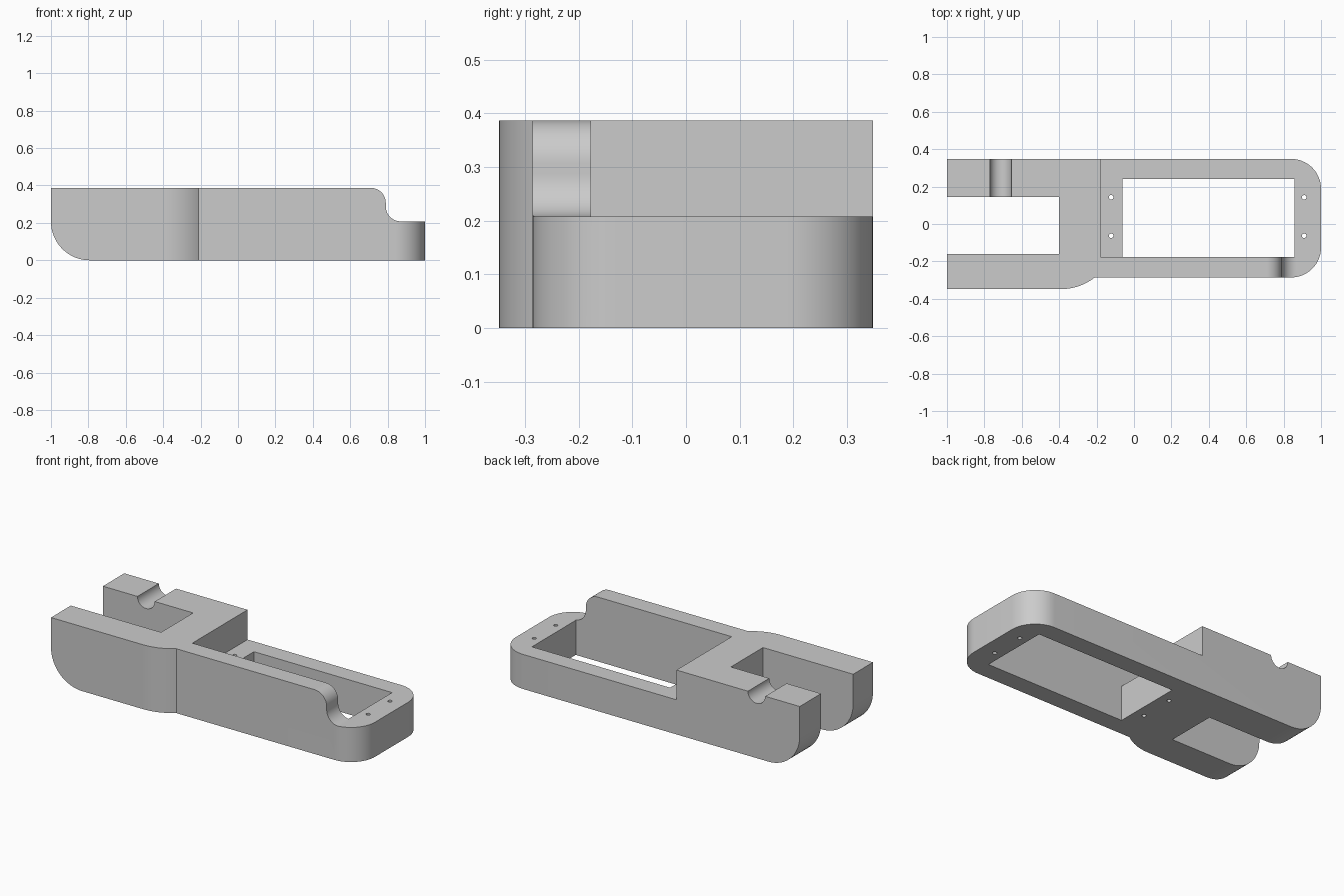
import bpy, bmesh, math
from mathutils import Vector

if "Cube" in bpy.data.objects:
    bpy.data.objects.remove(bpy.data.objects["Cube"])

H, LOW = 0.387, 0.208        # full height, height of the low tray

grey = bpy.data.materials.new("light grey")
grey.diffuse_color = (0.6, 0.6, 0.6, 1)
grey.use_nodes = True
grey.node_tree.nodes["Principled BSDF"].inputs["Base Color"].default_value = grey.diffuse_color


def arc(cx, cy, r, a0, a1, n=16):
    """Points on an arc, angles in degrees."""
    return [(cx + r * math.cos(math.radians(a0 + (a1 - a0) * i / n)),
             cy + r * math.sin(math.radians(a0 + (a1 - a0) * i / n))) for i in range(n + 1)]


def prism(name, pts, lo, hi, axis="z"):
    """Extrude a 2D profile along z (profile in x, y) or y (profile in x, z)."""
    bm = bmesh.new()
    place = (lambda p: (p[0], p[1], lo)) if axis == "z" else (lambda p: (p[0], lo, p[1]))
    face = bm.faces.new([bm.verts.new(place(p)) for p in pts])
    top = bmesh.ops.extrude_face_region(bm, geom=[face])["geom"]
    step = Vector((0, 0, hi - lo)) if axis == "z" else Vector((0, hi - lo, 0))
    bmesh.ops.translate(bm, vec=step, verts=[v for v in top if isinstance(v, bmesh.types.BMVert)])
    bmesh.ops.recalc_face_normals(bm, faces=bm.faces[:])
    mesh = bpy.data.meshes.new(name)
    bm.to_mesh(mesh)
    bm.free()
    mesh.materials.append(grey)
    ob = bpy.data.objects.new(name, mesh)
    bpy.context.collection.objects.link(ob)
    return ob


def box(name, x0, x1, y0, y1, z0, z1):
    return prism(name, [(x0, y0), (x1, y0), (x1, y1), (x0, y1)], z0, z1)


def combine(ob, tool, operation):
    """Apply a boolean and remove the tool."""
    mod = ob.modifiers.new("cut", "BOOLEAN")
    mod.operation, mod.object, mod.solver = operation, tool, "EXACT"
    bpy.context.view_layer.objects.active = ob
    bpy.ops.object.modifier_apply(modifier=mod.name)
    bpy.data.objects.remove(tool)


# Plan outline: wide fork end, curved shoulder, rounded tray end
outline = ([(-1.1, 0.348), (-1.1, -0.348)]
           + arc(-0.39, -0.056, 0.292, -90, -52)
           + arc(0.84, -0.126, 0.16, -90, 0)
           + arc(0.84, 0.188, 0.16, 0, 90))
body = prism("bracket_body", outline, -0.1, 0.5)

# Side profile: rounded fork tip, S-shaped step at the tray end
side = (arc(-0.793, 0.207, 0.207, 180, 270)
        + [(1.1, 0), (1.1, LOW)]
        + arc(0.87, LOW + 0.08, 0.08, 270, 180)
        + arc(0.71, H - 0.08, 0.08, 0, 90)
        + [(-1, H)])
combine(body, prism("side_profile", side, -0.6, 0.6, "y"), "INTERSECT")

# Tray recess, through window and fork slot
combine(body, box("recess", -0.18, 1.2, -0.177, 0.6, LOW, 0.6), "DIFFERENCE")
combine(body, box("window", -0.062, 0.857, -0.177, 0.24, -0.2, 0.6), "DIFFERENCE")
combine(body, box("slot", -1.2, -0.4, -0.16, 0.145, -0.2, 0.6), "DIFFERENCE")

# Round groove across the back fork arm
combine(body, prism("groove", arc(-0.713, H, 0.0575, 0, 360, 48)[:-1], 0.05, 0.6, "y"), "DIFFERENCE")

# Four screw holes
for x in (-0.122, 0.91):
    for y in (-0.063, 0.143):
        combine(body, prism("hole", arc(x, y, 0.012, 0, 360, 20)[:-1], -0.2, 0.6), "DIFFERENCE")

# Smooth the curves, keep the edges sharp
bpy.ops.object.select_all(action="DESELECT")
body.select_set(True)
bpy.context.view_layer.objects.active = body
bpy.ops.object.shade_smooth_by_angle(angle=math.radians(30))
